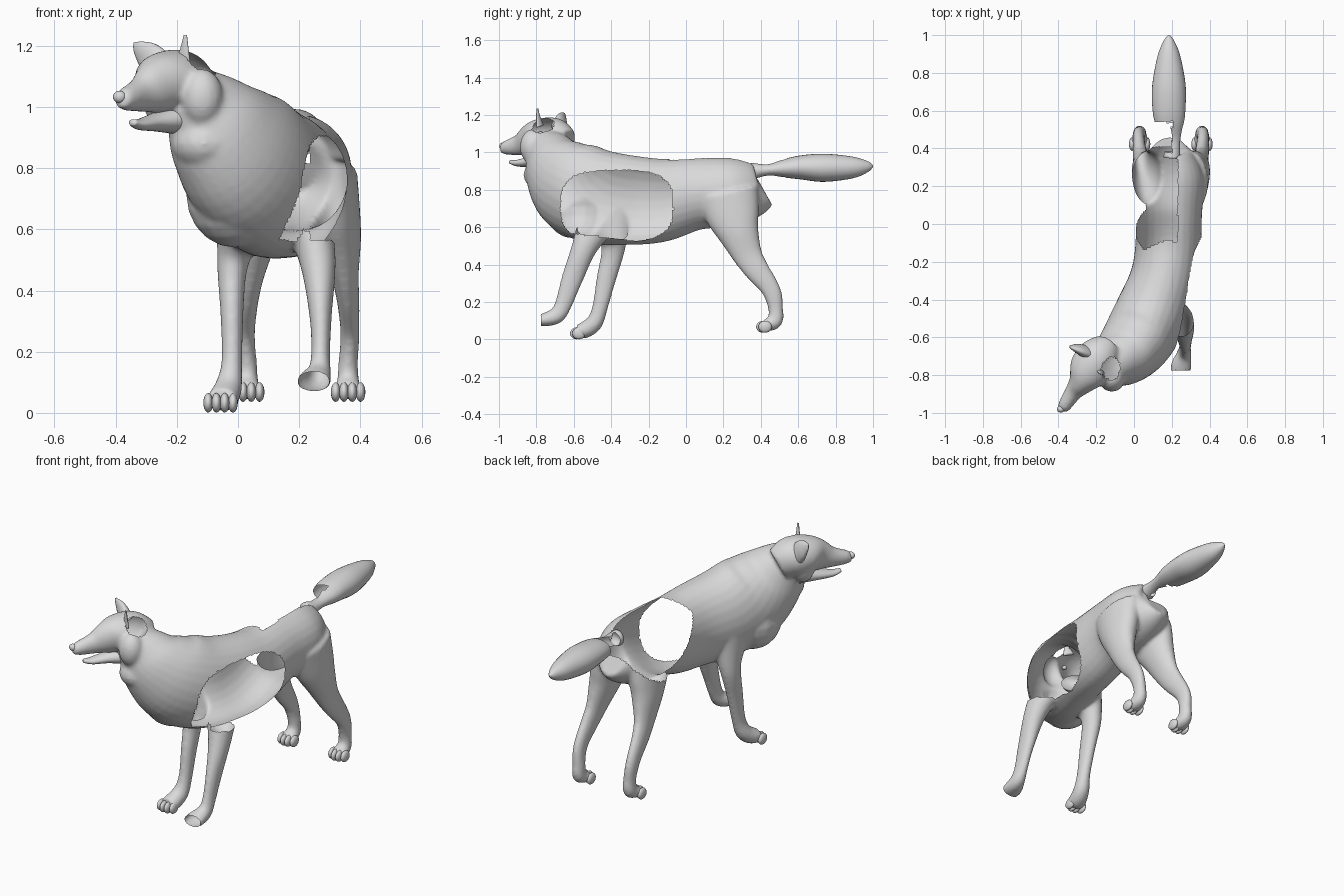
import bpy, bmesh
from mathutils import Vector, Matrix
from math import sin, cos, tau

cube = bpy.data.objects.get("Cube")
if cube:
    bpy.data.objects.remove(cube)

grey = bpy.data.materials.new("plain grey fur")
grey.use_nodes = True
grey.diffuse_color = (0.7, 0.7, 0.7, 1)
grey.node_tree.nodes["Principled BSDF"].inputs["Base Color"].default_value = (0.7, 0.7, 0.7, 1)

UP, SIDE = Vector((0, 0, 1)), Vector((1, 0, 0))
HEAD_DIR = Vector((-.57, -.82, 0))
HEAD_LEFT = Vector((.82, -.57, 0))


def spline(stations, steps=5):
    """Smooth curve through stations of x, y, z, width, height."""
    pts = [Vector(s) for s in stations]
    pts = [pts[0]] + pts + [pts[-1]]
    out = []
    for a, b, c, d in zip(pts, pts[1:], pts[2:], pts[3:]):
        for i in range(steps):
            t = i / steps
            out.append(b + (c - a) * t / 2 + (a * 2 - b * 5 + c * 4 - d) * t * t / 2
                       + (b * 3 - a - c * 3 + d) * t ** 3 / 2)
    return out + [pts[-1]]


def loft(bm, stations, ref=UP, sides=28):
    """Closed tube of oval rings square to its path."""
    path = spline(stations)
    rings = []
    for i, p in enumerate(path):
        t = path[min(i + 1, len(path) - 1)].xyz - path[max(i - 1, 0)].xyz
        across = t.cross(ref).normalized()
        over = across.cross(t).normalized()
        rings.append([bm.verts.new(p.xyz + across * cos(k * tau / sides) * p[3]
                                   + over * sin(k * tau / sides) * p[4])
                      for k in range(sides)])
    for a, b in zip(rings, rings[1:]):
        for k in range(sides):
            n = (k + 1) % sides
            bm.faces.new((a[k], a[n], b[n], b[k]))
    bm.faces.new(rings[0][::-1])
    bm.faces.new(rings[-1])


def ball(bm, centre, radii):
    m = Matrix.Translation(centre) @ Matrix.Diagonal((*radii, 1))
    bmesh.ops.create_uvsphere(bm, u_segments=16, v_segments=10, radius=1, matrix=m)


def finish(name, bm):
    bmesh.ops.recalc_face_normals(bm, faces=bm.faces)
    mesh = bpy.data.meshes.new(name)
    bm.to_mesh(mesh)
    bm.free()
    mesh.materials.append(grey)
    mesh.shade_smooth()
    ob = bpy.data.objects.new(name, mesh)
    bpy.context.scene.collection.objects.link(ob)
    return ob


def open_up(ob, rule):
    """Remove the faces that lie in an opening."""
    bm = bmesh.new()
    bm.from_mesh(ob.data)
    gone = [f for f in bm.faces if rule(f.calc_center_median(), f.normal)]
    bmesh.ops.delete(bm, geom=gone, context='FACES')
    bm.to_mesh(ob.data)
    bm.free()


# Torso and neck, turning towards the right
bm = bmesh.new()
loft(bm, [(.19, .41, .81, .06, .09), (.19, .38, .8, .12, .14),
          (.19, .25, .79, .18, .185), (.185, .05, .78, .175, .195),
          (.18, -.14, .745, .175, .225), (.155, -.3, .745, .18, .24),
          (.09, -.48, .765, .195, .255), (.02, -.61, .825, .19, .25),
          (-.05, -.69, .91, .165, .205), (-.11, -.73, .99, .13, .15),
          (-.16, -.76, 1.05, .1, .1)])
# Chest and ruff
ball(bm, (-.01, -.6, .71), (.16, .16, .17))
ball(bm, (-.11, -.75, .88), (.11, .12, .09))

# Skull and muzzle
loft(bm, [(-.14, -.65, 1.04, .08, .09), (-.19, -.71, 1.075, .115, .11),
          (-.24, -.78, 1.08, .11, .1), (-.28, -.84, 1.06, .07, .085),
          (-.32, -.89, 1.04, .047, .058), (-.37, -.965, 1.025, .035, .037),
          (-.385, -.985, 1.025, .022, .024)])
# Cheeks
for offset in (.095, -.06):
    ball(bm, Vector((-.195, -.765, 1.03)) + HEAD_LEFT * offset, (.07, .07, .095))

# Front legs
loft(bm, [(.02, -.42, .65, .13, .1), (-.01, -.39, .53, .075, .06),
          (-.02, -.395, .45, .06, .047),
          (-.02, -.425, .33, .053, .038), (-.02, -.46, .17, .042, .034),
          (-.03, -.49, .09, .045, .044), (-.045, -.54, .052, .045, .05),
          (-.055, -.58, .045, .035, .05)], SIDE)
loft(bm, [(.22, -.46, .66, .12, .08), (.26, -.54, .5, .07, .06),
          (.27, -.61, .32, .057, .037), (.27, -.655, .19, .046, .031),
          (.265, -.69, .13, .044, .04), (.25, -.75, .107, .037, .055),
          (.24, -.8, .1, .027, .05)], SIDE)

# Hind legs, alike on both sides of the rump
hind = [(.30, .22, .78, .17, .09), (.32, .255, .65, .14, .08),
        (.335, .285, .56, .108, .068), (.35, .33, .45, .08, .045),
        (.36, .38, .37, .067, .037), (.365, .44, .29, .054, .032),
        (.365, .468, .23, .048, .031), (.36, .48, .16, .04, .032),
        (.36, .475, .1, .042, .037), (.36, .43, .075, .033, .046),
        (.36, .405, .07, .025, .042)]
loft(bm, hind, SIDE)
loft(bm, [(.39 - x, y, z, w, h) for x, y, z, w, h in hind], SIDE)

# Blend into one skin
body = finish("body", bm)
bpy.context.view_layer.objects.active = body
body.select_set(True)
skin = body.modifiers.new("skin", 'REMESH')
skin.mode = 'VOXEL'
skin.voxel_size = .01
soft = body.modifiers.new("soften", 'SMOOTH')
soft.factor, soft.iterations = .5, 8
for name in ("skin", "soften"):
    bpy.ops.object.modifier_apply(modifier=name)
body.data.shade_smooth()


def body_opening(c, n):
    flank = (c.x > .1 and n.x > -.2 and c.z > .53 - .12 * (c.y + .3)
             and abs((c.y + .37) / .3) ** 3 + abs((c.z - .715) / .19) ** 3 < 1)
    haunch = (c.x < .23 and c.z > .9 - 1.2 * (c.y + .14)
              and ((c.y - .13) / .28) ** 2 + ((c.z - .84) / .2) ** 2 < 1)
    ear = (c - Vector((-.11, -.77, 1.16))).length < .065
    paw = c.y < -.775 and c.x > .15 and c.z < .2
    return flank or haunch or ear or paw


open_up(body, body_opening)

# Toes on the three whole paws
for name, foot in (("front_right_toes", (-.057, -.59, .033)),
                   ("hind_left_toes", (.36, .405, .068)),
                   ("hind_right_toes", (.03, .405, .068))):
    bm = bmesh.new()
    for k in (-1.5, -.5, .5, 1.5):
        ball(bm, Vector(foot) + Vector((k * .027, abs(k) * .012, 0)), (.016, .036, .032))
    finish(name, bm)

# Bushy tail, open on its right near the root
bm = bmesh.new()
loft(bm, [(.2, .35, .9, .045, .045), (.205, .44, .907, .04, .03),
          (.19, .53, .915, .075, .05), (.185, .62, .92, .088, .065),
          (.185, .74, .918, .088, .075), (.185, .89, .92, .06, .058),
          (.185, .97, .925, .028, .03), (.185, 1, .928, .004, .005)])
tail = finish("tail", bm)
open_up(tail, lambda c, n: c.x < .2 and .38 < c.y < .54)

# Lower jaw
bm = bmesh.new()
loft(bm, [(-.2, -.76, .96, .07, .05), (-.27, -.83, .95, .045, .03),
          (-.32, -.9, .943, .03, .018), (-.345, -.94, .95, .014, .01)])
finish("lower_jaw", bm)

# Ears: the right one whole, the left one a sliver
bm = bmesh.new()
loft(bm, [(-.25, -.68, 1.12, .06, .035), (-.29, -.665, 1.165, .05, .025),
          (-.325, -.655, 1.195, .025, .012), (-.34, -.65, 1.21, .003, .003)], HEAD_DIR)
finish("right_ear", bm)
bm = bmesh.new()
loft(bm, [(-.18, -.78, 1.14, .03, .012), (-.175, -.79, 1.19, .016, .008),
          (-.172, -.795, 1.235, .006, .004)], HEAD_DIR)
finish("left_ear", bm)

# Nose and eyes
bm = bmesh.new()
ball(bm, (-.387, -.98, 1.033), (.022, .018, .02))
finish("nose", bm)
for side, name in ((1, "left_eye"), (-1, "right_eye")):
    bm = bmesh.new()
    ball(bm, Vector((-.265, -.815, 1.1)) + HEAD_LEFT * side * .066, (.015, .015, .012))
    finish(name, bm)
